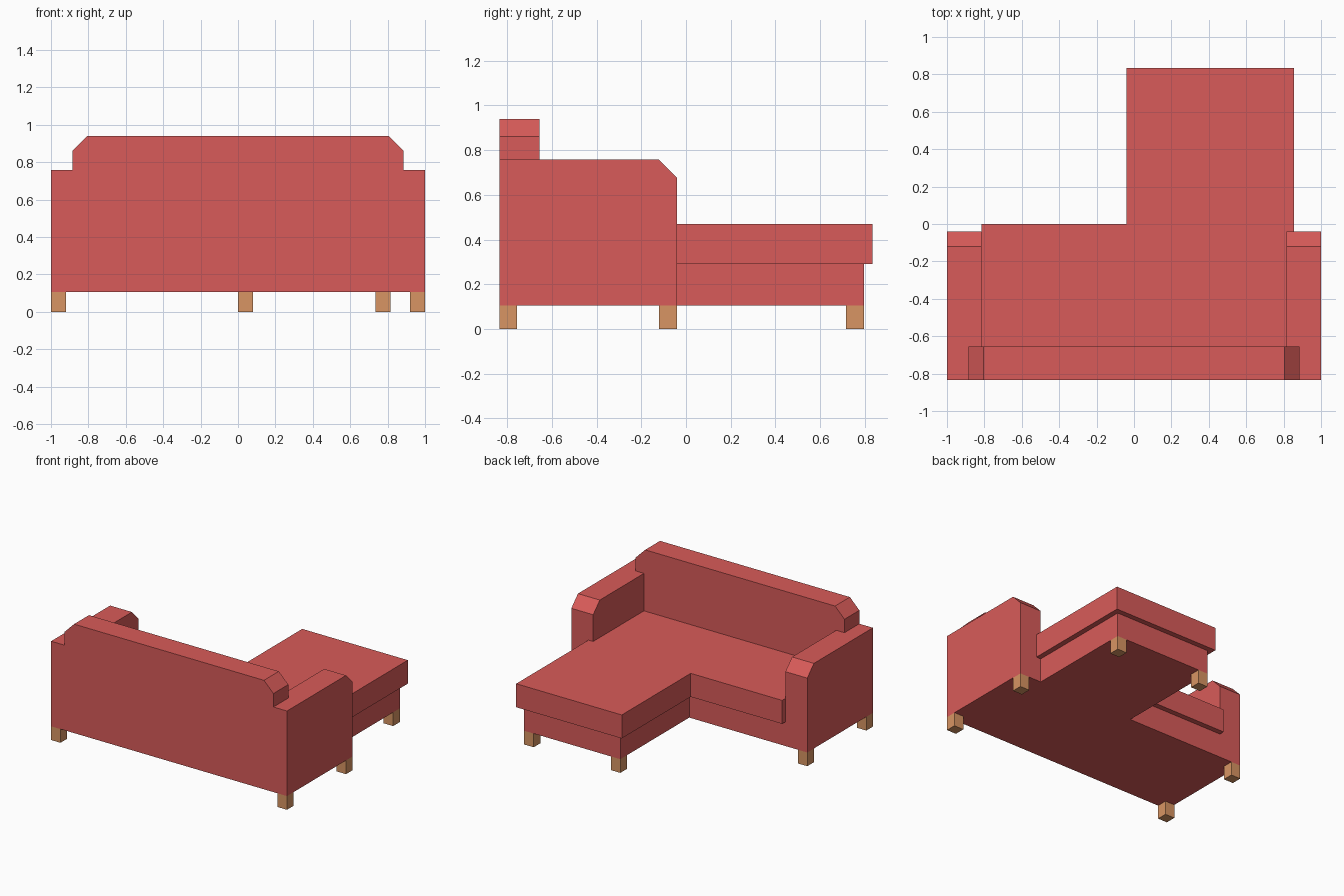
import bpy
import bmesh
from mathutils import Vector

if "Cube" in bpy.data.objects:
    bpy.data.objects.remove(bpy.data.objects["Cube"])


def material(name, rgb):
    mat = bpy.data.materials.new(name)
    mat.use_nodes = True
    mat.diffuse_color = (*rgb, 1)
    mat.node_tree.nodes["Principled BSDF"].inputs["Base Color"].default_value = (*rgb, 1)
    return mat


red = material("red fabric", (0.69, 0.105, 0.10))
wood = material("light wood", (0.69, 0.30, 0.125))


def prism(name, outline, axis, low, high, mat):
    """Extrude a flat outline along one axis from low to high."""
    def place(a, b):
        return {"x": (low, a, b), "y": (a, low, b), "z": (a, b, low)}[axis]

    bm = bmesh.new()
    face = bm.faces.new([bm.verts.new(place(a, b)) for a, b in outline])
    moved = bmesh.ops.extrude_face_region(bm, geom=[face])["geom"]
    shift = Vector([high - low if axis == k else 0 for k in "xyz"])
    bmesh.ops.translate(bm, vec=shift,
                        verts=[v for v in moved if isinstance(v, bmesh.types.BMVert)])
    bmesh.ops.recalc_face_normals(bm, faces=bm.faces)
    mesh = bpy.data.meshes.new(name)
    bm.to_mesh(mesh)
    bm.free()
    mesh.materials.append(mat)
    obj = bpy.data.objects.new(name, mesh)
    bpy.context.collection.objects.link(obj)
    return obj


def rect(a0, a1, b0, b1):
    return [(a0, b0), (a1, b0), (a1, b1), (a0, b1)]


# Shared dimensions
LEG = 0.08
FLOOR, SEAT_LOW, SEAT_TOP = 0.105, 0.29, 0.47
ARM_TOP, BACK_TOP = 0.757, 0.94
INNER = 0.815
REAR, BACK_FACE, ARM_FACE = -0.835, -0.655, -0.04

# Arms with a chamfered upper corner
arm = [(REAR, FLOOR), (ARM_FACE, FLOOR), (ARM_FACE, 0.675),
       (ARM_FACE - LEG, ARM_TOP), (REAR, ARM_TOP)]
prism("left_arm", arm, "x", INNER, 1, red)
prism("right_arm", arm, "x", -1, -INNER, red)

# Backrest resting over the arms, with chamfered ends
half = [(INNER, FLOOR), (INNER, ARM_TOP), (0.885, ARM_TOP),
        (0.885, 0.86), (0.805, BACK_TOP)]
back = half + [(-x, z) for x, z in reversed(half)]
prism("backrest", back, "y", REAR, BACK_FACE, red)

# L-shaped base
base = [(-INNER, BACK_FACE), (INNER, BACK_FACE), (INNER, 0.795),
        (0, 0.795), (0, ARM_FACE), (-INNER, ARM_FACE)]
prism("base", base, "z", FLOOR, SEAT_LOW, red)

# L-shaped seat cushion overhanging the base
cushion = [(-INNER, BACK_FACE), (INNER, BACK_FACE), (INNER, ARM_FACE),
           (0.855, ARM_FACE), (0.855, 0.835), (-0.04, 0.835),
           (-0.04, 0), (-INNER, 0)]
prism("seat_cushion", cushion, "z", SEAT_LOW, SEAT_TOP, red)

# Legs, placed by their low corner
legs = {
    "rear_right_leg": (-1, REAR),
    "rear_left_leg": (1 - LEG, REAR),
    "arm_right_leg": (-1, ARM_FACE - LEG),
    "arm_left_leg": (1 - LEG, ARM_FACE - LEG),
    "chaise_inner_leg": (0, 0.795 - LEG),
    "chaise_outer_leg": (INNER - LEG, 0.795 - LEG),
}
for name, (x, y) in legs.items():
    prism(name, rect(x, x + LEG, y, y + LEG), "z", 0, FLOOR, wood)
